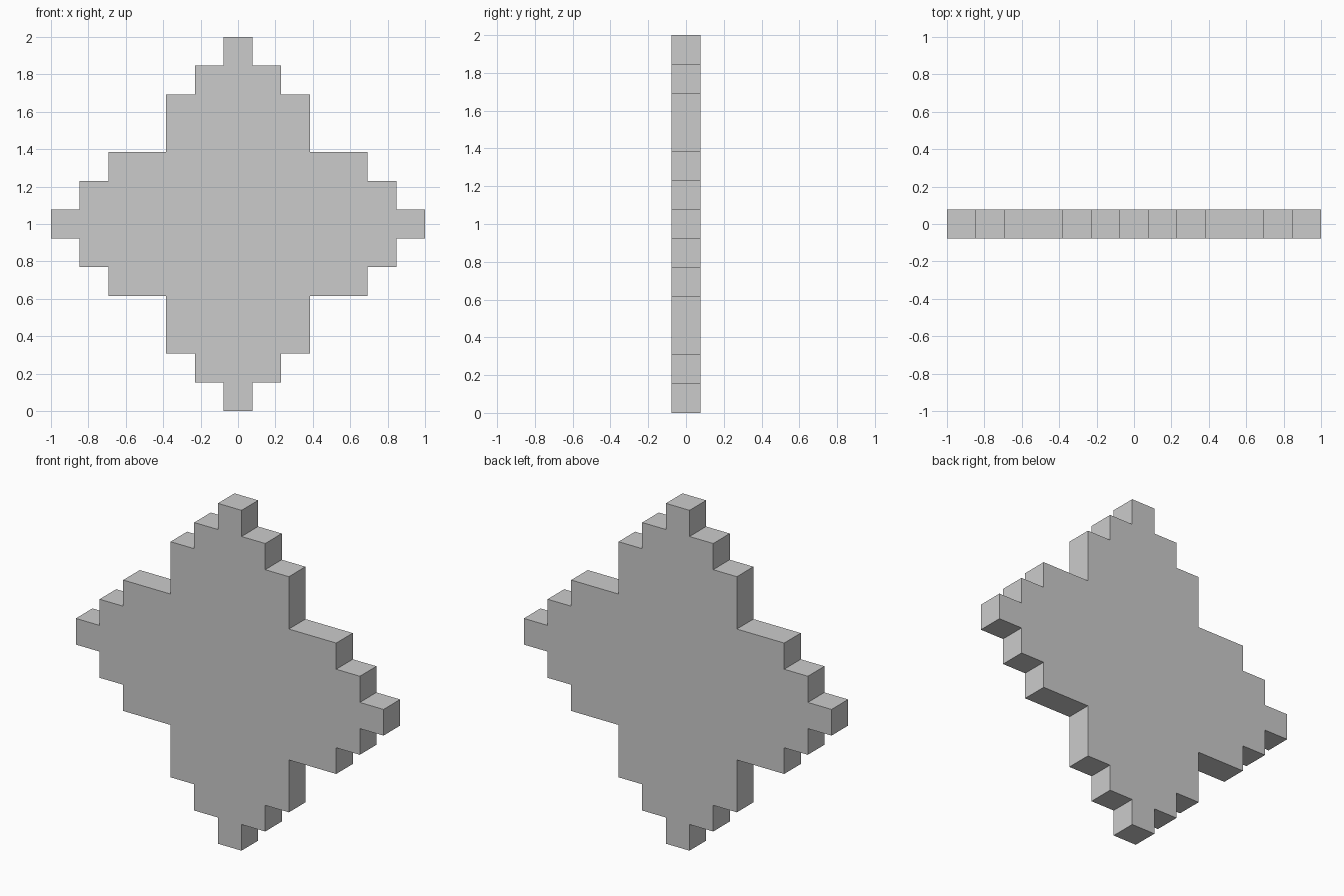
import bpy, bmesh

if "Cube" in bpy.data.objects:
    bpy.data.objects.remove(bpy.data.objects["Cube"])

U = 2 / 13          # one step of the 13-step grid
DEPTH = U           # plate is one step thick

# Stepped outline of one quadrant (in grid steps), top tip to right tip
quadrant = [(0.5, 6.5), (0.5, 5.5), (1.5, 5.5), (1.5, 4.5), (2.5, 4.5), (2.5, 2.5),
            (4.5, 2.5), (4.5, 1.5), (5.5, 1.5), (5.5, 0.5), (6.5, 0.5)]

# Turn the quadrant by quarter turns to close the outline
outline = []
for _ in range(4):
    outline += quadrant
    quadrant = [(z, -x) for x, z in quadrant]

# Extrude the outline into a flat plate
bm = bmesh.new()
face = bm.faces.new([bm.verts.new((x * U, -DEPTH / 2, 1 + z * U)) for x, z in outline])
ext = bmesh.ops.extrude_face_region(bm, geom=[face], use_keep_orig=True)
moved = [g for g in ext["geom"] if isinstance(g, bmesh.types.BMVert)]
bmesh.ops.translate(bm, verts=moved, vec=(0, DEPTH, 0))
bmesh.ops.recalc_face_normals(bm, faces=bm.faces)

mesh = bpy.data.meshes.new("stepped_diamond_plate")
bm.to_mesh(mesh)
bm.free()
plate = bpy.data.objects.new("stepped_diamond_plate", mesh)
bpy.context.collection.objects.link(plate)
